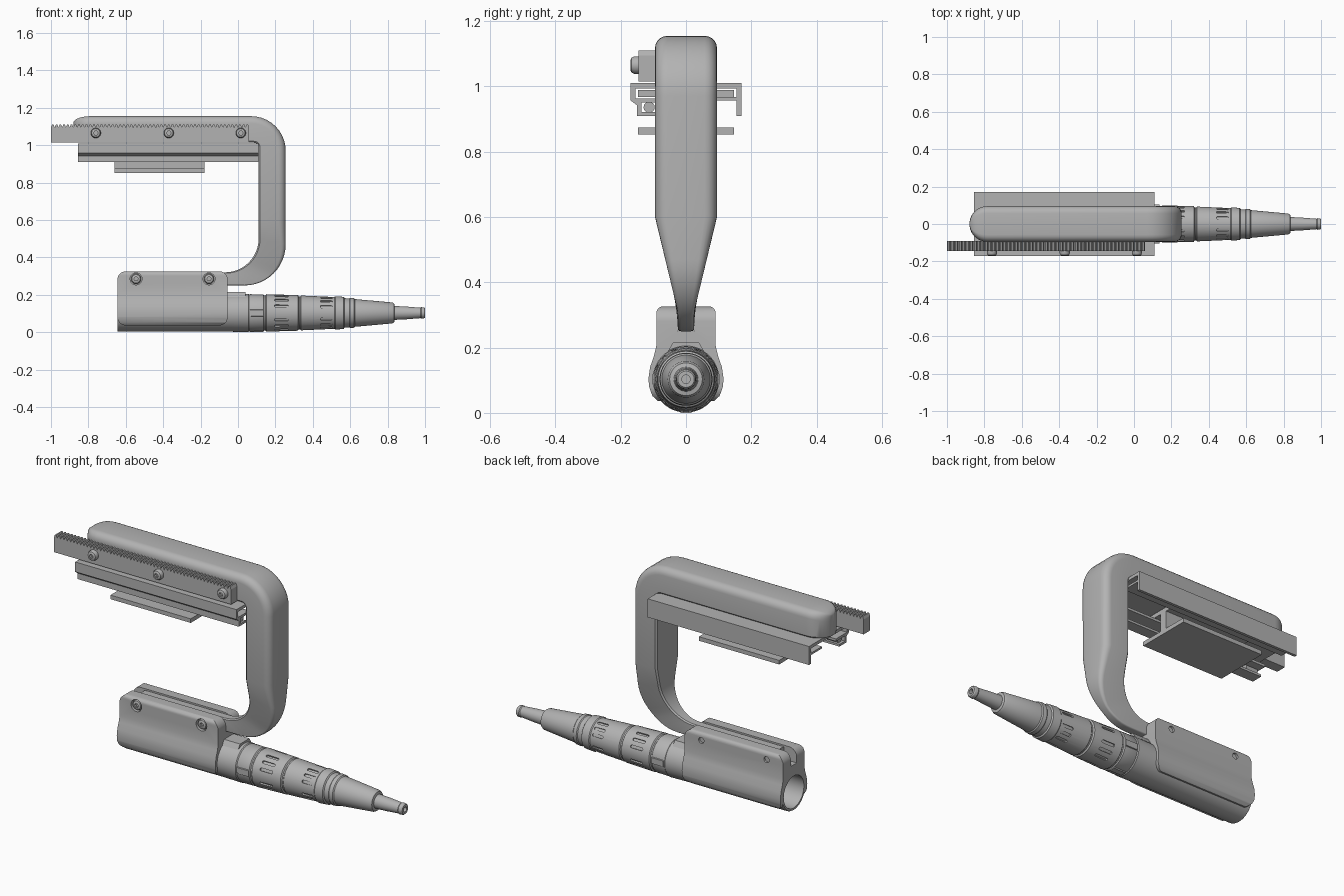
import bpy, bmesh
from math import sin, cos, pi, radians
from mathutils import Vector, Matrix

old = bpy.data.objects.get("Cube")
if old:
    bpy.data.objects.remove(old)

grey = bpy.data.materials.new("plain_grey")
grey.use_nodes = True
grey.diffuse_color = (0.45, 0.45, 0.45, 1)
grey.node_tree.nodes["Principled BSDF"].inputs["Base Color"].default_value = (0.45, 0.45, 0.45, 1)


def finish(name, bm, smooth=True):
    bmesh.ops.recalc_face_normals(bm, faces=bm.faces[:])
    mesh = bpy.data.meshes.new(name)
    bm.to_mesh(mesh)
    bm.free()
    mesh.materials.append(grey)
    ob = bpy.data.objects.new(name, mesh)
    bpy.context.collection.objects.link(ob)
    if smooth:
        shade(ob)
    return ob


def shade(ob):
    bpy.ops.object.select_all(action='DESELECT')
    ob.select_set(True)
    bpy.context.view_layer.objects.active = ob
    bpy.ops.object.shade_smooth_by_angle(angle=radians(30))


def loft(bm, rings, close=False):
    """Skin a list of vertex rings, capping the ends or closing the loop."""
    rows = [[bm.verts.new(p) for p in ring] for ring in rings]
    n = len(rows[0])
    for a, b in zip(rows, rows[1:] + rows[:1] if close else rows[1:]):
        for i in range(n):
            bm.faces.new((a[i], a[(i + 1) % n], b[(i + 1) % n], b[i]))
    if not close:
        bm.faces.new(rows[0])
        bm.faces.new(rows[-1])


def prism(name, pts, axis, lo, hi, smooth=True):
    """Extrude a (y,z) outline along x, or an (x,z) outline along y."""
    def place(p, d):
        return (d, p[0], p[1]) if axis == 'x' else (p[0], d, p[1])
    bm = bmesh.new()
    loft(bm, [[place(p, d) for p in pts] for d in (lo, hi)])
    return finish(name, bm, smooth)


def arc(cx, cz, r, a0, a1, n=8):
    return [(cx + r * cos(radians(a0 + (a1 - a0) * i / n)),
             cz + r * sin(radians(a0 + (a1 - a0) * i / n))) for i in range(n + 1)]


def rect(x0, x1, z0, z1):
    return [(x0, z0), (x1, z0), (x1, z1), (x0, z1)]


def round_rect(x0, x1, z0, z1, r):
    return (arc(x1 - r, z1 - r, r, 0, 90) + arc(x0 + r, z1 - r, r, 90, 180)
            + arc(x0 + r, z0 + r, r, 180, 270) + arc(x1 - r, z0 + r, r, 270, 360))


def boolean(ob, cutter, op):
    mod = ob.modifiers.new(op.lower(), 'BOOLEAN')
    mod.operation, mod.object, mod.solver = op, cutter, 'EXACT'
    cutter.hide_render = True
    cutter.hide_set(True)
    bpy.context.view_layer.update()
    bpy.ops.object.select_all(action='DESELECT')
    bpy.context.view_layer.objects.active = ob
    ob.select_set(True)
    bpy.ops.object.modifier_apply(modifier=mod.name)
    bpy.data.objects.remove(cutter)
    shade(ob)


def screw(name, x, z, y, r, h):
    """Button head facing the front, with a hexagonal socket."""
    bm = bmesh.new()
    shape = [(r, 0, 24), (r, .5 * h, 24), (.85 * r, .85 * h, 24), (.6 * r, h, 24),
             (.42 * r, h, 6), (.42 * r, .4 * h, 6)]
    rings = []
    for rad, d, sides in shape:
        step = 24 // sides
        ring = []
        for i in range(24):
            k, f = i // step, (i % step) / step
            p, q = [Vector((cos(2 * pi * j / sides), sin(2 * pi * j / sides))) for j in (k, k + 1)]
            v = p.lerp(q, f) * rad
            ring.append((x + v.x, y - d, z + v.y))
        rings.append(ring)
    loft(bm, rings)
    return finish(name, bm)


# Arm: one loft from the rounded top end, round the elbow, to the thin tongue
def half_width(z):
    return .025 + .07 * min(1, max(0, (z - .31) / .29))


sections = []
for i in range(9):
    s = sin(radians(8 + 82 * i / 8))
    c = cos(radians(8 + 82 * i / 8))
    sections.append(((-.785 - .095 * c, 1.155 - .035 * (1 - s)), (-.785 - .095 * c, 1.013), s))
sections += [(o, i, 1) for o, i in zip(arc(.07, .97, .185, 90, 0, 10), arc(.085, .988, .025, 90, 0, 10))]
sections.append(((.255, .6), (.11, .6), 1))
sections += [(o, i, 1) for o, i in zip(arc(.035, .47, .22, 0, -90, 12), arc(-.07, .5, .18, 0, -90, 12))]
sections.append(((-.57, .25), (-.57, .32), 1))
rings = []
for outer, inner, scale in sections:
    o, v = Vector(outer), Vector(inner) - Vector(outer)
    length = v.length
    v.normalize()
    side = []
    wo = half_width(outer[1])
    r = .4 * wo
    corner = [(r * (1 - cos(a * pi / 10)), r * (1 - sin(a * pi / 10))) for a in range(6)]
    corner = [(inset, depth) for depth, inset in corner]
    for inset, depth in corner + [(0, length - .008), (.008, length)]:
        p = o + v * depth
        side.append((p.x, max(.002, half_width(p.y) - inset) * scale, p.y))
    rings.append(side + [(x, -y, z) for x, y, z in reversed(side)])
bm = bmesh.new()
loft(bm, rings)
finish("arm", bm)

# Toothed rack and its screws
teeth = []
pitch = .02
for i in range(53):
    x = -1 + pitch * i
    teeth += [(x, 1.095), (x + .3 * pitch, 1.11), (x + .7 * pitch, 1.11)]
prism("toothed_rack", teeth + [(.06, 1.095), (.06, 1.015), (-1, 1.015)], 'y', -.145, -.09, False)
for x in (-.76, -.37, .015):
    screw("rack_screw", x, 1.065, -.145, .027, .025)

# Slotted rail under the top bar
rail = [(-.17, 1.01), (-.17, .957), (-.15, .942), (-.15, .91), (-.09, .91), (-.09, .922),
        (-.137, .922), (-.137, .95), (-.06, .95), (-.06, .963), (-.155, .963), (-.155, .993),
        (.155, .993), (.155, .968), (.06, .968), (.06, .957), (.155, .957), (.155, .91),
        (.17, .91), (.17, 1.01)]
prism("slotted_rail", rail, 'x', -.855, .11, False)
for x in (-.84, .03):
    ends = [(-.113 + .017 * cos(a * pi / 8), .936 + .017 * sin(a * pi / 8)) for a in range(16)]
    prism("rail_stop_pin", ends, 'x', x, x + .07)

# I-shaped slider hanging in the rail
slider = []
for s in (1, -1):
    half = [(.147, .852), (.147, .874), (.02, .874), (.02, .967), (.147, .967), (.147, .989)]
    slider += [(s * y, z) for y, z in (half if s > 0 else reversed(half))]
prism("slider", slider, 'x', -.66, -.18, False)

# Clamp: wrapped section trimmed to a rounded outline
right = ([(.085, .035), (.103, .052), (.113, .08), (.115, .105), (.11, .14), (.098, .175), (.091, .205)]
         + arc(.07, .305, .021, 0, 90, 6) + [(.025, .326), (.025, .25)])
wrap = right + [(-y, z) for y, z in reversed(right)] + arc(0, .103, .096, 222, -42, 32)
clamp = prism("clamp", wrap, 'x', -.70, -.02)
boolean(clamp, prism("clamp_trim", round_rect(-.645, -.055, .036, .3255, .045), 'y', -.2, .2), 'INTERSECT')
for x in (-.545, -.155):
    for r, y0, y1 in ((.032, -.2, -.07), (.016, .08, .2)):
        hole = [(x + r * cos(a * pi / 12), .285 + r * sin(a * pi / 12)) for a in range(24)]
        boolean(clamp, prism("hole_cutter", hole, 'y', y0, y1), 'DIFFERENCE')
    screw("clamp_screw", x, .285, -.068, .027, .022)

# Handpiece: turned body, hollow at the back and bored at the tip
turned = [(-.25, 0), (-.25, .086), (-.645, .086), (-.645, .097), (-.64, .1), (-.06, .1), (.055, .102),
          (.06, .098), (.065, .1), (.135, .099), (.14, .094), (.147, .094), (.152, .1), (.32, .095),
          (.325, .088), (.332, .088), (.337, .093), (.515, .085), (.52, .089), (.565, .086), (.57, .079),
          (.595, .077), (.6, .081), (.62, .079), (.625, .074), (.825, .056), (.835, .05), (.838, .037),
          (.9, .034), (.975, .028), (.98, .031), (.995, .029), (1, .025), (1, .013), (.93, .013), (.93, 0)]
AXIS = .103
SIDES = 48
bm = bmesh.new()
loft(bm, [[(x, max(r, .0005) * cos(2 * pi * i / SIDES), AXIS + max(r, .0005) * sin(2 * pi * i / SIDES))
           for i in range(SIDES)] for x, r in turned])
body = finish("handpiece", bm)

# Finger grooves cut round both grip sections
bm = bmesh.new()
for x0, x1, radius in ((.195, .27, .097), (.44, .505, .088)):
    outline = round_rect(x0, x1, -.007, .007, .0069)
    outline = [p for p, q in zip(outline, outline[1:] + outline[:1]) if (Vector(p) - Vector(q)).length > .0005]
    for k in range(16):
        if k % 4 == 3:
            continue
        turn = Matrix.Rotation(2 * pi * (k + 1) / 16, 3, 'X')
        loft(bm, [[turn @ Vector((x, t, h)) + Vector((0, 0, AXIS)) for x, t in outline]
                  for h in (radius - .008, radius + .03)])
boolean(body, finish("groove_cutter", bm), 'DIFFERENCE')

# Locking lugs on the collar
for k in range(4):
    bm = bmesh.new()
    turn = Matrix.Rotation(k * pi / 2, 3, 'X')
    x0, x1, top = (-.055, .04, .112) if k == 0 else (.065, .135, .103)
    w = .04 if k == 0 else .016
    loft(bm, [[turn @ Vector((x, t, h)) + Vector((0, 0, AXIS)) for x, t in rect(x0, x1, -s, s)]
              for h, s in ((.085, w * 1.4), (top, w))])
    finish("collar_lug", bm, False)
